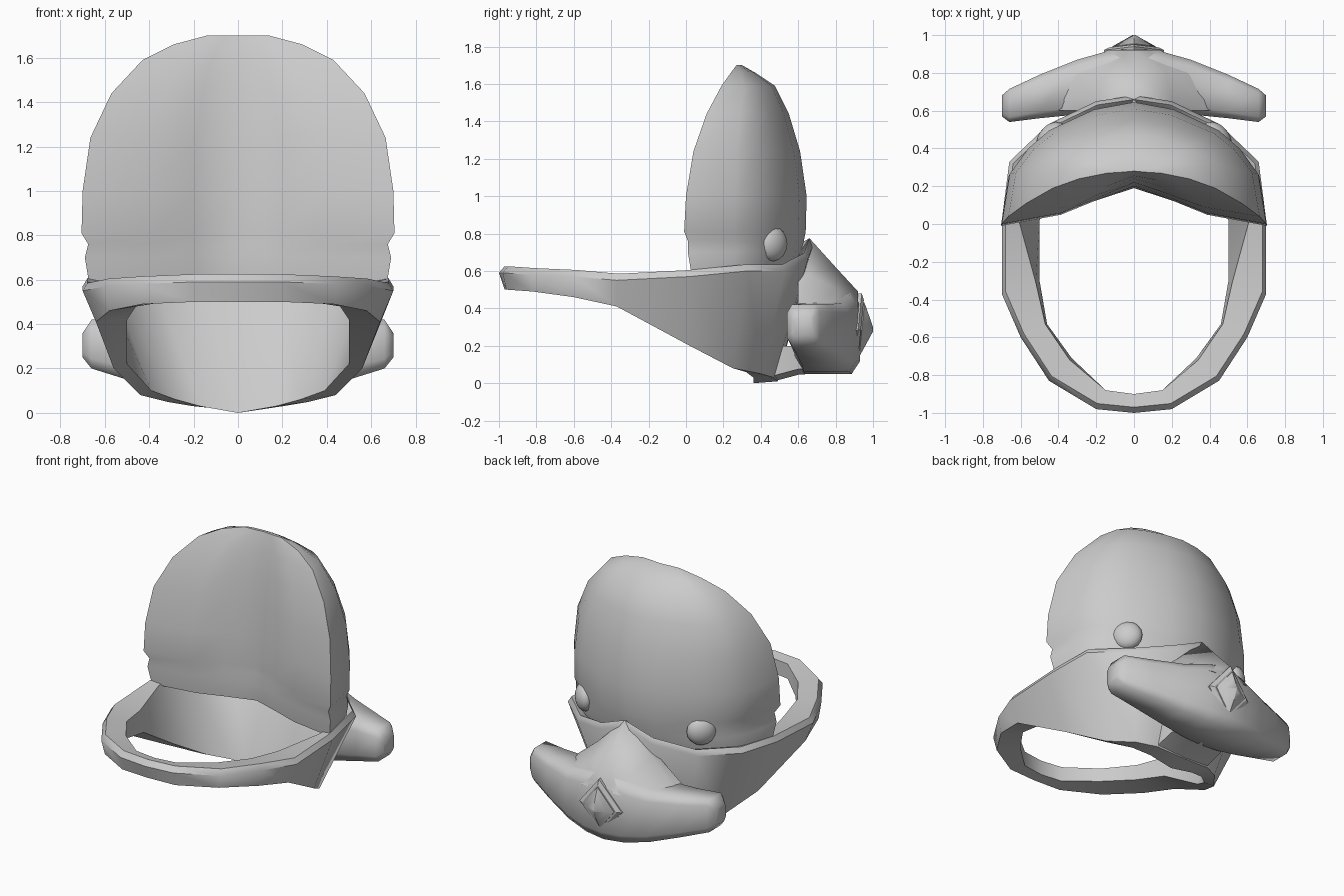
import bpy
import bmesh
from math import radians
from mathutils import Vector

cube = bpy.data.objects.get("Cube")
if cube:
    bpy.data.objects.remove(cube, do_unlink=True)

# One plain grey covers every part
grey = bpy.data.materials.new("plain_grey")
grey.use_nodes = True
grey.diffuse_color = (0.6, 0.6, 0.6, 1)
grey.node_tree.nodes["Principled BSDF"].inputs["Base Color"].default_value = (0.6, 0.6, 0.6, 1)


def finish(obj, angle):
    """Give the object its colour and smooth shading with sharp creases."""
    obj.data.materials.append(grey)
    bpy.ops.object.select_all(action="DESELECT")
    obj.select_set(True)
    bpy.context.view_layer.objects.active = obj
    bpy.ops.object.shade_smooth_by_angle(angle=radians(angle))


def loft(name, rings, looped=False, angle=45):
    """Skin a row of closed sections; cap both ends unless looped."""
    bm = bmesh.new()
    rows = [[bm.verts.new(p) for p in ring] for ring in rings]
    pairs = list(zip(rows, rows[1:]))
    if looped:
        pairs.append((rows[-1], rows[0]))
    else:
        bm.faces.new(rows[0])
        bm.faces.new(rows[-1])
    for a, b in pairs:
        for i in range(len(a)):
            j = (i + 1) % len(a)
            bm.faces.new((a[i], a[j], b[j], b[i]))
    bmesh.ops.recalc_face_normals(bm, faces=bm.faces)
    mesh = bpy.data.meshes.new(name)
    bm.to_mesh(mesh)
    bm.free()
    obj = bpy.data.objects.new(name, mesh)
    bpy.context.collection.objects.link(obj)
    finish(obj, angle)
    return obj


def mirrored(half):
    """Close a half path that starts and ends on the centre line."""
    return half + [(-x, y, z) for x, y, z in reversed(half[1:-1])]


# Head band: rails running from the front centre to the back centre
rim = [(0, -1, .59), (.2, -.98, .59), (.45, -.83, .58), (.6, -.6, .57), (.7, -.37, .55),
       (.7, .02, .57), (.66, .33, .6), (.45, .53, .6), (.2, .65, .66), (0, .68, .74)]
outer_low = [(0, -.97, .5), (.2, -.96, .5), (.43, -.82, .49), (.58, -.6, .46), (.64, -.37, .41),
             (.56, .02, .2), (.44, .25, .08), (.32, .4, .05), (.2, .47, .03), (0, .49, .01)]
inner_low = [(0, -.9, .51), (.15, -.88, .51), (.33, -.71, .5), (.46, -.53, .48), (.5, -.3, .42),
             (.5, .02, .22), (.39, .22, .1), (.28, .32, .06), (.17, .36, .03), (0, .36, 0)]
inner_top = [(0, -.9, .61), (.15, -.88, .61), (.34, -.72, .6), (.47, -.53, .59), (.52, -.31, .57),
             (.61, .02, .59), (.58, .28, .61), (.39, .47, .61), (.17, .59, .65), (0, .62, .73)]
outer_top = [(x * .97, y * .97, z + .035) for x, y, z in rim]
rails = [mirrored(r) for r in (outer_top, rim, outer_low, inner_low, inner_top)]
loft("head_band", list(zip(*rails)), looped=True, angle=50)

# Tall crest: lens sections as (height, half width, side y, back y, front y)
levels = [(.58, .67, .03, .58, .2), (.7, .69, .01, .62, .19), (.76, .675, .01, .63, .2),
          (.81, .705, -.01, .64, .2), (1, .7, 0, .645, .21), (1.24, .665, .04, .61, .22),
          (1.44, .57, .11, .55, .24), (1.59, .43, .19, .475, .255),
          (1.66, .29, .24, .37, .27), (1.7, .14, .27, .3, .28)]
back_shape = [(1, 0), (.94, .41), (.8, .62), (.64, .77), (.3, .94), (0, 1)]
front_shape = [(.55, .28), (.28, .65), (0, 1)]


def crest_section(z, width, side, back, front):
    half_back = [(u * width, side + v * (back - side), z) for u, v in back_shape]
    half_front = [(u * width, side + v * (front - side), z) for u, v in front_shape]
    path = half_back + [(-x, y, z) for x, y, z in reversed(half_back[:-1])]
    left = [(-x, y, z) for x, y, z in half_front]
    return path + left + list(reversed(half_front[:-1]))


loft("crest", [crest_section(*level) for level in levels], angle=60)

# Cross wing: rounded box sections as (x, near y, far y, low z, high z)
stations = [(.7, .57, .68, .25, .36), (.66, .54, .715, .2, .42), (.5, .56, .79, .15, .42),
            (.3, .58, .87, .09, .43), (.14, .58, .915, .06, .47), (0, .58, .93, .05, .5)]
corners = [(1, .7), (.75, 1), (-.7, 1), (-1, .6), (-1, -.6), (-.7, -1), (.75, -1), (1, -.7)]


def wing_section(x, near, far, low, high):
    return [(x, (near + far + a * (far - near)) / 2, (low + high + b * (high - low)) / 2)
            for a, b in corners]


wing = [wing_section(*s) for s in stations]
other = [[(-x, y, z) for x, y, z in ring] for ring in reversed(wing[:-1])]
loft("cross_wing", wing + other, angle=70)

# Chin block filling the gap between the band's low point and the wing
loft("chin", [[(-w, y, .2), (-w, y, low + .03), (0, y, low), (w, y, low + .03), (w, y, .2)]
              for y, w, low in ((.47, .2, .01), (.6, .2, .045), (.8, .12, .06))], angle=60)


# Ridge joining the peak of the band to the wing
def ridge_section(y, width, top):
    base = .4
    middle = base + (top - base) * .48
    return [(width, y, base), (width * .5, y, middle), (0, y, top),
            (-width * .5, y, middle), (-width, y, base)]


loft("nose_ridge", [ridge_section(*s) for s in
                    [(.6, .42, .74), (.66, .4, .775), (.8, .34, .62), (.92, .14, .49)]], angle=70)


# Diamond stud with its raised frame, leaning with the face behind it
def diamond(y, width, height):
    middle, lean = .285, .1 * height
    return [(width, y, middle), (0, y + lean, middle + height),
            (-width, y, middle), (0, y - lean, middle - height)]


loft("stud_frame", [diamond(.86, .16, .195), diamond(.92, .16, .195), diamond(.935, .13, .16)],
     angle=30)
loft("diamond_stud", [diamond(.92, .115, .145), diamond(.94, .115, .145),
                      diamond(.965, .07, .09), diamond(1, .008, .01)], angle=50)

# Round eyes set into the back of the crest
for side, label in ((1, "left"), (-1, "right")):
    bpy.ops.mesh.primitive_uv_sphere_add(segments=16, ring_count=10, radius=.095,
                                         location=(side * .44, .46, .745))
    eye = bpy.context.object
    eye.name = label + "_eye"
    eye.scale = (1, 1, .65)
    eye.rotation_euler = Vector((side * .75, .65, 0)).to_track_quat("Z", "Y").to_euler()
    finish(eye, 60)
